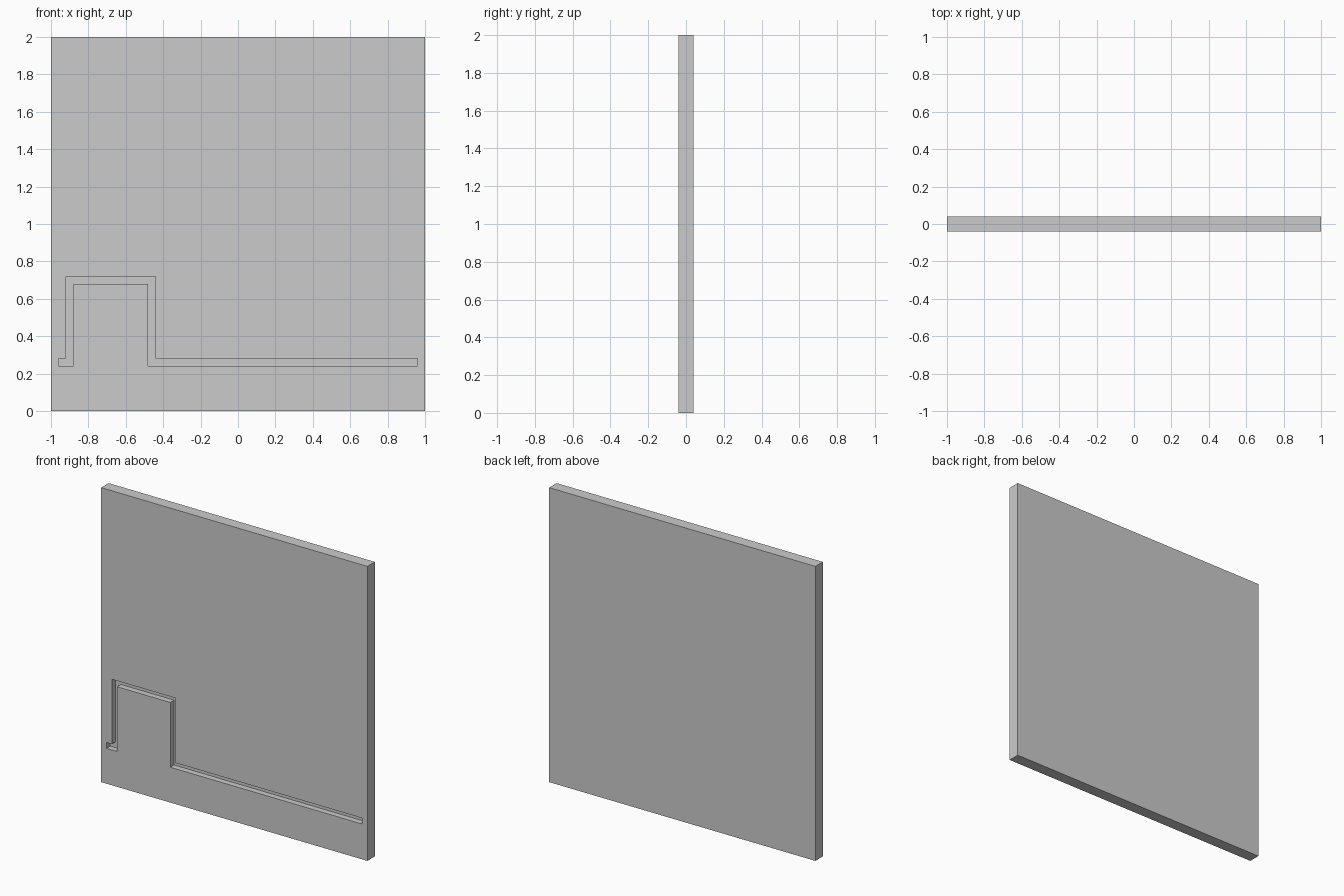
import bpy, bmesh

if "Cube" in bpy.data.objects:
    bpy.data.objects.remove(bpy.data.objects["Cube"])


def prism(name, profile, y0, y1):
    """Extrude an x-z outline from y0 to y1."""
    bm = bmesh.new()
    face = bm.faces.new([bm.verts.new((x, y0, z)) for x, z in profile])
    ext = bmesh.ops.extrude_face_region(bm, geom=[face])
    verts = [g for g in ext["geom"] if isinstance(g, bmesh.types.BMVert)]
    bmesh.ops.translate(bm, verts=verts, vec=(0, y1 - y0, 0))
    bmesh.ops.recalc_face_normals(bm, faces=bm.faces)
    mesh = bpy.data.meshes.new(name)
    bm.to_mesh(mesh)
    bm.free()
    obj = bpy.data.objects.new(name, mesh)
    bpy.context.collection.objects.link(obj)
    return obj


# Square wall panel
panel = prism("wall_panel", [(-1, 0), (1, 0), (1, 2), (-1, 2)], -0.04, 0.04)

# Stepped groove, sunk half way into the front
groove = [(-0.96, 0.24), (-0.88, 0.24), (-0.88, 0.68), (-0.48, 0.68),
          (-0.48, 0.24), (0.96, 0.24), (0.96, 0.28), (-0.44, 0.28),
          (-0.44, 0.72), (-0.92, 0.72), (-0.92, 0.28), (-0.96, 0.28)]
cutter = prism("groove_cutter", groove, -0.1, 0.0)
cutter.hide_render = True

cut = panel.modifiers.new("groove", "BOOLEAN")
cut.operation = "DIFFERENCE"
cut.solver = "EXACT"
cut.object = cutter
bpy.context.view_layer.objects.active = panel
bpy.ops.object.modifier_apply(modifier=cut.name)
bpy.data.objects.remove(cutter)
